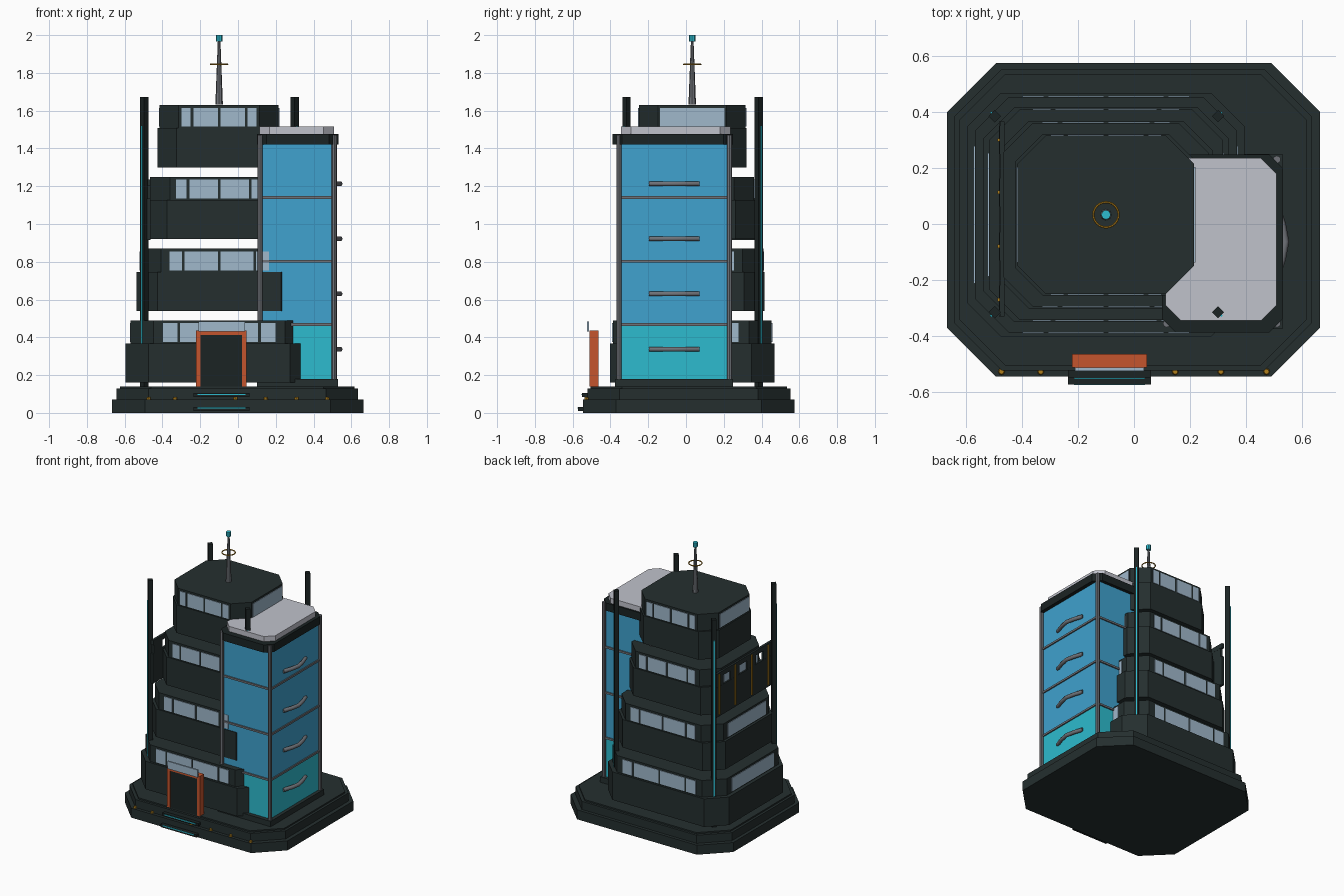
import bpy, bmesh, math
from mathutils import Matrix, Vector

if "Cube" in bpy.data.objects:
    bpy.data.objects.remove(bpy.data.objects["Cube"])


def material(name, rgb):
    m = bpy.data.materials.new(name)
    m.diffuse_color = (*rgb, 1)
    m.use_nodes = True
    m.node_tree.nodes["Principled BSDF"].inputs["Base Color"].default_value = m.diffuse_color
    return m


DARK = material("dark_slate", (0.018, 0.028, 0.028))
BLACK = material("near_black", (0.011, 0.017, 0.017))
BLUE = material("blue_glass", (0.05, 0.36, 0.62))
TEAL = material("teal_glow", (0.026, 0.50, 0.62))
PANE = material("pale_window", (0.35, 0.48, 0.60))
ROOF = material("pale_roof", (0.53, 0.54, 0.60))
GREY = material("steel_grey", (0.16, 0.17, 0.19))
ORANGE = material("orange", (0.56, 0.09, 0.026))
GOLD = material("gold", (0.45, 0.22, 0.012))


def finish(name, bm, mat):
    bmesh.ops.recalc_face_normals(bm, faces=bm.faces)
    me = bpy.data.meshes.new(name)
    bm.to_mesh(me)
    bm.free()
    me.materials.append(mat)
    ob = bpy.data.objects.new(name, me)
    bpy.context.collection.objects.link(ob)
    return ob


def octagon(name, x0, x1, y0, y1, z0, z1, c, mat):
    """Prism over a rectangle with cut corners."""
    pts = [(x0 + c, y0), (x1 - c, y0), (x1, y0 + c), (x1, y1 - c),
           (x1 - c, y1), (x0 + c, y1), (x0, y1 - c), (x0, y0 + c)]
    bm = bmesh.new()
    lo = [bm.verts.new((x, y, z0)) for x, y in pts]
    hi = [bm.verts.new((x, y, z1)) for x, y in pts]
    bm.faces.new(lo)
    bm.faces.new(hi)
    for i in range(8):
        j = (i + 1) % 8
        bm.faces.new((lo[i], lo[j], hi[j], hi[i]))
    return finish(name, bm, mat)


def box(name, x0, x1, y0, y1, z0, z1, mat, turn=0):
    bm = bmesh.new()
    m = (Matrix.Translation(((x0 + x1) / 2, (y0 + y1) / 2, (z0 + z1) / 2))
         @ Matrix.Rotation(turn, 4, 'Z')
         @ Matrix.Diagonal((x1 - x0, y1 - y0, z1 - z0, 1)))
    bmesh.ops.create_cube(bm, size=1, matrix=m)
    return finish(name, bm, mat)


def cone(name, x, y, z0, z1, r0, r1, n, mat):
    bm = bmesh.new()
    bmesh.ops.create_cone(bm, cap_ends=True, segments=n, radius1=r0, radius2=r1,
                          depth=z1 - z0, matrix=Matrix.Translation((x, y, (z0 + z1) / 2)))
    return finish(name, bm, mat)


# stepped plinth
octagon("plinth_lower", -.667, .664, -.545, .575, 0, .07, .175, DARK)
octagon("plinth_middle", -.643, .636, -.522, .552, .07, .13, .17, DARK)
octagon("plinth_top", -.625, .618, -.505, .535, .13, .14, .165, DARK)

# four floating storeys, each with a parapet wall and a recessed window band
CX, CY = -.1, .033
# wall half sizes, band half sizes, chamfer, window half widths, base height
STOREYS = [(.495, .435, .468, .420, .120, .305, .245, .16),
           (.437, .383, .418, .376, .110, .270, .220, .54),
           (.380, .335, .366, .327, .105, .235, .195, .92),
           (.325, .288, .315, .282, .100, .205, .170, 1.30)]
for n, (ax, ay, bx, by, c, wx, wy, z) in enumerate(STOREYS, 1):
    octagon(f"storey_{n}_wall", CX - ax, CX + ax, CY - ay, CY + ay, z, z + .207, c, DARK)
    octagon(f"storey_{n}_band", CX - bx, CX + bx, CY - by, CY + by, z + .207, z + .33, c, DARK)
    z0, z1 = z + .215, z + .315
    for s, label in ((-1, "front"), (1, "back")):
        y = CY + s * by
        cuts = [-wx, -.7 * wx, 0, .7 * wx, wx]
        for k in range(4):
            box(f"storey_{n}_{label}_window_{k}", CX + cuts[k] + .007, CX + cuts[k + 1] - .007,
                y - .004, y + .004, z0, z1, PANE)
    for s, label in ((-1, "left"), (1, "right")):
        x = CX + s * bx
        box(f"storey_{n}_{label}_window", x - .004, x + .004, CY - wy, CY + wy, z0, z1, PANE)

# screen on the left of the third storey: rail, fins and gold bars
box("screen_rail", -.479, -.462, -.33, .365, 1.20, 1.235, DARK)
box("screen_panel", -.481, -.464, -.33, .365, .915, 1.135, DARK)
for i, y in enumerate((.30, .113, -.08, -.27)):
    box(f"screen_fin_{i}", -.480, -.463, y - .05, y + .05, .92, 1.235, DARK)
    box(f"screen_gold_bar_{i}", -.488, -.480, y - .006, y + .006, .93, 1.225, GOLD)

# glass tower
box("tower_base", .10, .53, -.375, .25, .14, .18, DARK)
box("tower_lower_glass", .125, .505, -.345, .225, .18, .465, TEAL)
box("tower_upper_glass", .125, .505, -.345, .225, .465, 1.42, BLUE)
for i, z in enumerate((.468, .803, 1.14)):
    box(f"tower_band_{i}", .115, .514, -.354, .234, z - .007, z + .007, GREY)
for i, (x, y) in enumerate(((.117, -.355), (.510, -.355), (.510, .230), (.117, .230))):
    cone(f"tower_column_{i}", x, y, .14, 1.47, .014, .014, 8, GREY)
octagon("tower_cap", .10, .532, -.388, .248, 1.42, 1.477, .05, BLACK)
octagon("tower_roof", .113, .508, -.345, .235, 1.477, 1.515, .055, ROOF)

# bowed handrails on the right of the tower
for i, z in enumerate((.337, .63, .922, 1.213)):
    cu = bpy.data.curves.new(f"tower_handrail_{i}", 'CURVE')
    cu.dimensions = '3D'
    cu.bevel_depth = .014
    cu.bevel_resolution = 1
    cu.use_fill_caps = True
    path = [(.505, -.193), (.528, -.125), (.54, -.063), (.528, 0), (.505, .068)]
    sp = cu.splines.new('POLY')
    sp.points.add(len(path) - 1)
    for p, (x, y) in zip(sp.points, path):
        p.co = (x, y, z, 1)
    cu.materials.append(GREY)
    bpy.context.collection.objects.link(bpy.data.objects.new(cu.name, cu))

# four corner masts, turned 45 degrees, with a glowing strip on the outward face
for sx, x in ((-1, -.497), (1, .30)):
    for sy, y in ((-1, -.315), (1, .385)):
        tag = ("left" if sx < 0 else "right") + ("_front" if sy < 0 else "_back")
        box(f"mast_{tag}", x - .0155, x + .0155, y - .0155, y + .0155, .14, 1.672,
            BLACK, math.pi / 4)
        px, py = x + sx * .0115, y + sy * .0115
        box(f"mast_strip_{tag}", px - .004, px + .004, py - .004, py + .004, .30, 1.52,
            TEAL, math.pi / 4)

# rooftop antenna
cone("antenna_rod", CX, .033, 1.632, 1.97, .020, .007, 8, GREY)
cone("antenna_tip", CX, .033, 1.967, 2.0, .017, .017, 8, TEAL)
bpy.ops.mesh.primitive_torus_add(location=(CX, .033, 1.845), major_radius=.045,
                                 minor_radius=.004, major_segments=24, minor_segments=6)
ring = bpy.context.object
ring.name = "antenna_ring"
ring.data.materials.append(GOLD)

# entrance: orange frame, dark door, pale sign
for name, x0, x1, z0, z1 in (("left", -.222, -.198, .14, .435), ("right", .022, .046, .14, .435),
                             ("top", -.198, .022, .412, .435)):
    box(f"door_frame_{name}", x0, x1, -.512, -.464, z0, z1, ORANGE)
box("door", -.198, .022, -.507, -.470, .14, .412, BLACK)
box("door_sign", -.21, .036, -.525, -.513, .43, .485, PANE)

# entrance steps with glowing edges
box("step_lower", -.235, .06, -.572, -.50, .01, .03, BLACK)
box("step_upper", -.235, .06, -.55, -.50, .085, .105, BLACK)
box("step_upper_glow", -.215, .04, -.554, -.546, .094, .101, TEAL)
box("step_lower_glow", -.215, .04, -.575, -.567, .022, .029, TEAL)

# gold lamps along the front ledge
for i, x in enumerate((-.473, -.333, -.013, .147, .31, .473)):
    cone(f"ledge_lamp_{i}", x, -.527, .07, .083, .012, .009, 8, GOLD)
